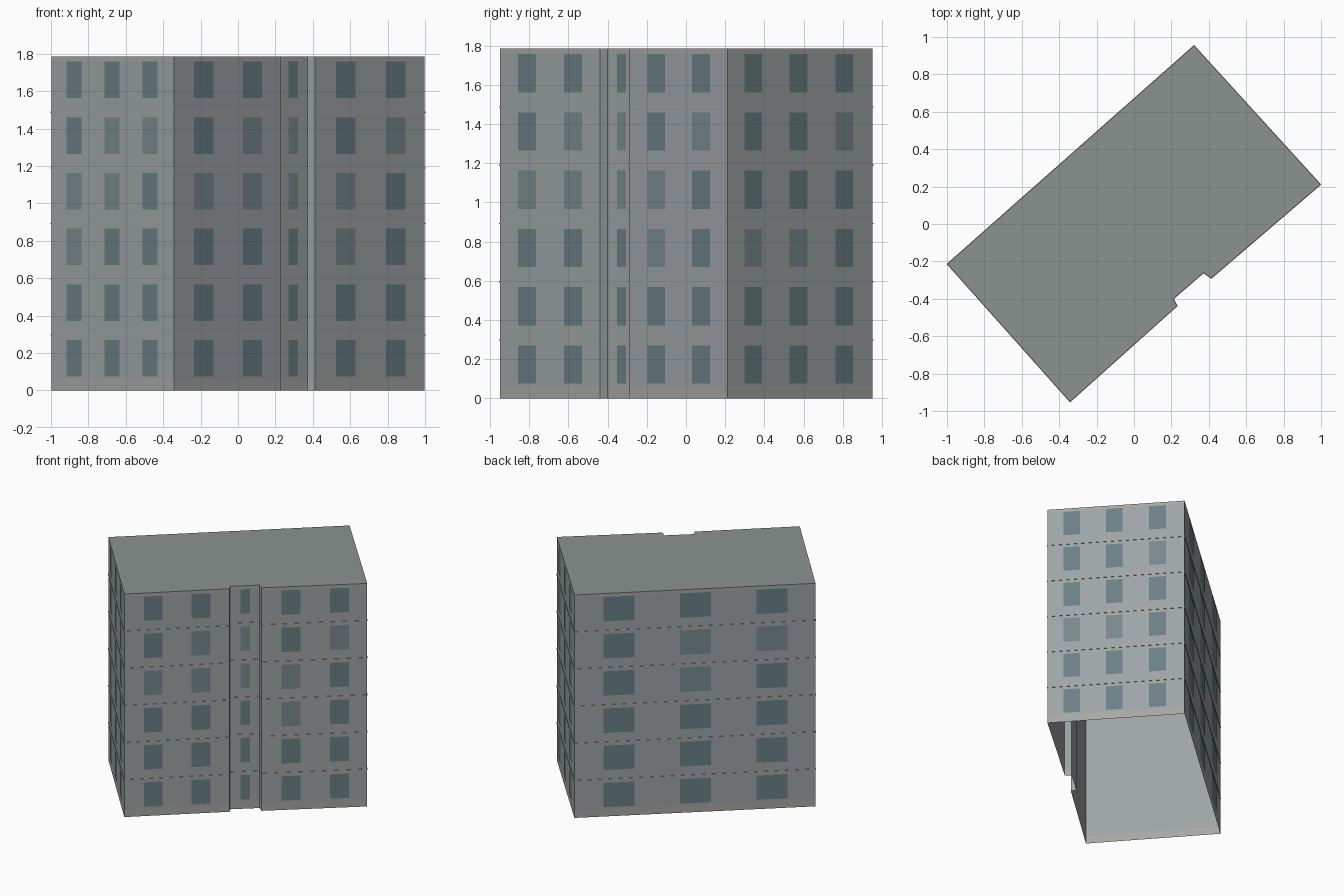
import bpy
from mathutils import Vector

if "Cube" in bpy.data.objects:
    bpy.data.objects.remove(bpy.data.objects["Cube"])

H, FLOORS = 1.785, 6
FH = H / FLOORS

# Footprint, counter-clockwise from the left corner
PLAN = [Vector(p) for p in [(-0.998, -0.214), (-0.342, -0.95), (0.23, -0.438), (0.21, -0.40),
                            (0.372, -0.26), (0.413, -0.29), (0.997, 0.211), (0.321, 0.953)]]
N = len(PLAN)


def material(name, rgb):
    m = bpy.data.materials.new(name)
    m.diffuse_color = (*rgb, 1)
    m.use_nodes = True
    m.node_tree.nodes["Principled BSDF"].inputs["Base Color"].default_value = m.diffuse_color
    return m


WALL = material("wall_grey", (0.34, 0.37, 0.38))
STONE = material("trim_stone", (0.38, 0.39, 0.37))
ROOF = material("roof_grey", (0.26, 0.29, 0.275))
GLASS = material("glass_dark", (0.145, 0.215, 0.235))
PALE = material("glass_pale", (0.19, 0.25, 0.265))


def build(name, verts, faces, mats, indices=None):
    me = bpy.data.meshes.new(name)
    me.from_pydata(verts, [], faces)
    for m in mats:
        me.materials.append(m)
    if indices:
        me.polygons.foreach_set("material_index", indices)
    me.update()
    ob = bpy.data.objects.new(name, me)
    bpy.context.collection.objects.link(ob)
    return ob


def normal(i):
    d = (PLAN[(i + 1) % N] - PLAN[i]).normalized()
    return Vector((d.y, -d.x))


def outline(offset):
    # footprint pushed outward with mitred corners
    out = []
    for i in range(N):
        a, b = normal(i - 1), normal(i)
        out.append(PLAN[i] + (a + b) * offset / (1 + a.dot(b)))
    return out


def rings(sections):
    # stack of (offset, z) outlines joined by quads
    verts = [(p.x, p.y, z) for o, z in sections for p in outline(o)]
    faces = [(k * N + i, k * N + (i + 1) % N, (k + 1) * N + (i + 1) % N, (k + 1) * N + i)
             for k in range(len(sections) - 1) for i in range(N)]
    return verts, faces


# Outer walls, open underneath, with a plinth and a top strip in stone
v, f = rings([(0, 0), (0, 0.06), (0, H - 0.025), (0, H)])
build("walls", v, f, [STONE, WALL], [0] * N + [1] * N + [0] * N)

# Flat roof
build("roof", [(p.x, p.y, H) for p in PLAN], [tuple(range(N))], [ROOF])

# Thin string course between floors
for k in range(1, FLOORS):
    z = k * FH
    v, f = rings([(0, z - 0.003), (0.003, z - 0.003), (0.003, z + 0.003), (0, z + 0.003)])
    build(f"floor_band_{k}", v, f, [STONE])

# Windows: wall index, column centres (fraction of wall), width, pale panes (column, floor)
FACADES = [
    ("left_end", 0, (0.188, 0.495, 0.806), 0.120, {(0, 2), (0, 3), (1, 3), (1, 4), (2, 4)}),
    ("front_left", 1, (0.275, 0.730), 0.138, {(0, 3), (1, 3), (1, 4)}),
    ("front_recess", 3, (0.52,), 0.070, {(0, 3), (0, 4)}),
    ("front_right", 5, (0.278, 0.735), 0.138, {(0, 3), (0, 2), (1, 4)}),
    ("right_end", 6, (0.177, 0.487, 0.803), 0.123, {(2, 4), (0, 2), (1, 2)}),
    ("back", 7, (0.184, 0.502, 0.820), 0.226, {(1, 4), (2, 4), (1, 3)}),
]
for name, i, columns, width, pale in FACADES:
    a, b = PLAN[i], PLAN[(i + 1) % N]
    d = (b - a).normalized() * width / 2
    verts, faces, idx = [], [], []
    for c, t in enumerate(columns):
        mid = a.lerp(b, t) + normal(i) * 0.002
        for k in range(FLOORS):
            z0 = k * FH + 0.075
            n = len(verts)
            verts += [(*(mid + s * d), z) for s, z in
                      ((-1, z0), (1, z0), (1, z0 + 0.195), (-1, z0 + 0.195))]
            faces.append((n, n + 1, n + 2, n + 3))
            idx.append(int((c, k) in pale))
    build(f"windows_{name}", verts, faces, [GLASS, PALE], idx)
